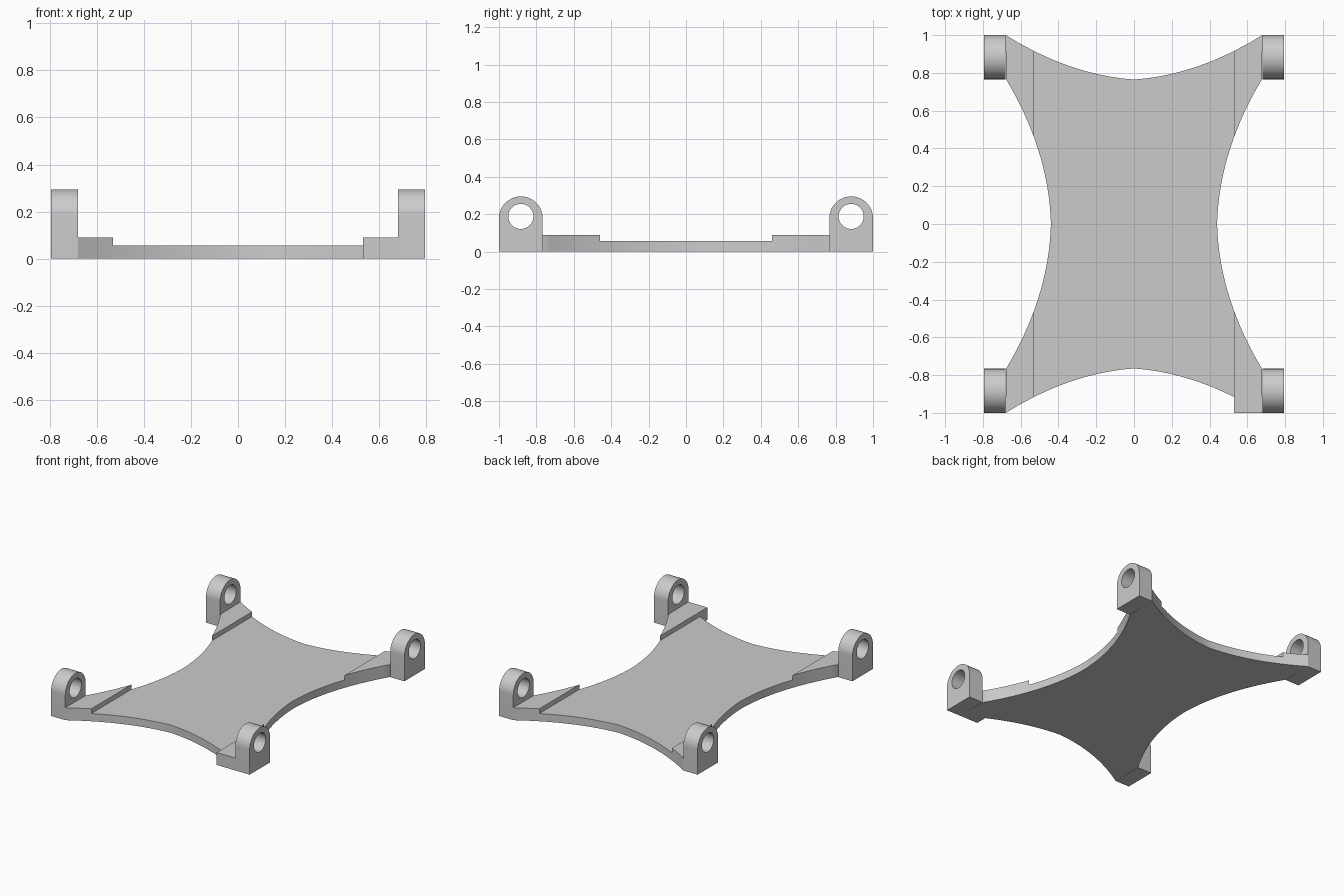
import bpy, bmesh, math
from mathutils import Matrix

if "Cube" in bpy.data.objects:
    bpy.data.objects.remove(bpy.data.objects["Cube"], do_unlink=True)

grey = bpy.data.materials.new("plain grey")
grey.use_nodes = True
COLOUR = (0.6, 0.6, 0.6, 1)
grey.diffuse_color = COLOUR
grey.node_tree.nodes["Principled BSDF"].inputs["Base Color"].default_value = COLOUR

LUG_IN, LUG_OUT = 0.68, 0.793       # lug inner and outer faces in x
LUG_Y, LUG_R = 0.883, 0.117         # lug centre in y and arch radius
PAD_X, PLATE_H, PAD_H = 0.53, 0.056, 0.09


def prism(name, loops, depth, matrix=Matrix()):
    """Fill an outline (and its holes) in the xy plane and extrude it."""
    bm = bmesh.new()
    for loop in loops:
        vs = [bm.verts.new((x, y, 0)) for x, y in loop]
        for a, b in zip(vs, vs[1:] + vs[:1]):
            bm.edges.new((a, b))
    bmesh.ops.triangle_fill(bm, edges=bm.edges[:], use_beauty=True)
    ext = bmesh.ops.extrude_face_region(bm, geom=bm.faces[:])["geom"]
    moved = [v for v in ext if isinstance(v, bmesh.types.BMVert)]
    bmesh.ops.translate(bm, verts=moved, vec=(0, 0, depth))
    bmesh.ops.transform(bm, matrix=matrix, verts=bm.verts[:])
    bmesh.ops.recalc_face_normals(bm, faces=bm.faces[:])
    bmesh.ops.dissolve_limit(bm, angle_limit=0.001, verts=bm.verts[:], edges=bm.edges[:])
    mesh = bpy.data.meshes.new(name)
    bm.to_mesh(mesh)
    bm.free()
    mesh.materials.append(grey)
    ob = bpy.data.objects.new(name, mesh)
    bpy.context.collection.objects.link(ob)
    return ob


def activate(ob):
    bpy.ops.object.select_all(action='DESELECT')
    ob.select_set(True)
    bpy.context.view_layer.objects.active = ob


def smooth(ob):
    activate(ob)
    bpy.ops.object.shade_smooth_by_angle(angle=math.radians(30))


def spread(a, b, n):
    return [a + (b - a) * i / n for i in range(n + 1)]


# Concave edges of the plate
def end_y(x):
    return 0.765 + 0.068 * abs(x) + 0.41 * x * x


def side_x(y):
    return 0.44 + 0.024 * abs(y) + 0.373 * y * y


# Plate with four waisted edges
back = [(x, end_y(x)) for x in spread(-LUG_IN, LUG_IN, 40)]
left = [(side_x(y), y) for y in spread(0.766, -0.766, 40)]
outline = back + left + [(-x, -y) for x, y in back] + [(-x, -y) for x, y in left]
plate = prism("base_plate", [outline], PAD_H)

# Lower the middle of the plate, leaving raised corner pads
recess = prism("recess_cutter", [[(-PAD_X, -2), (PAD_X, -2), (PAD_X, 2), (-PAD_X, 2)]],
               1, Matrix.Translation((0, 0, PLATE_H)))
recess.hide_render = True
cut = plate.modifiers.new("recess", 'BOOLEAN')
cut.operation = 'DIFFERENCE'
cut.object = recess
activate(plate)
bpy.ops.object.modifier_apply(modifier=cut.name)
bpy.data.objects.remove(recess, do_unlink=True)
smooth(plate)

# Squared filler on the front left corner only
edge = [(x, -end_y(x)) for x in spread(PAD_X, LUG_IN - 0.001, 8)]
smooth(prism("front_left_filler", [edge + [(LUG_IN, -1), (PAD_X, -1)]], PAD_H))

# Arched lugs with a through hole, drawn in the yz plane
arch = [(LUG_R * math.cos(a), 0.178 + LUG_R * math.sin(a)) for a in spread(0, math.pi, 32)]
hole = [(0.067 * math.cos(a), 0.188 + 0.067 * math.sin(a))
        for a in spread(0, 2 * math.pi, 48)[:-1]]
profile = arch + [(-LUG_R, 0), (LUG_R, 0)]
stand = Matrix(((0, 0, 1, 0), (1, 0, 0, 0), (0, 1, 0, 0), (0, 0, 0, 1)))
for x_name, x0 in (("left", LUG_IN), ("right", -LUG_OUT)):
    for y_name, y in (("front", -LUG_Y), ("back", LUG_Y)):
        smooth(prism(f"{y_name}_{x_name}_lug", [profile, hole], LUG_OUT - LUG_IN,
                     Matrix.Translation((x0, y, 0)) @ stand))
